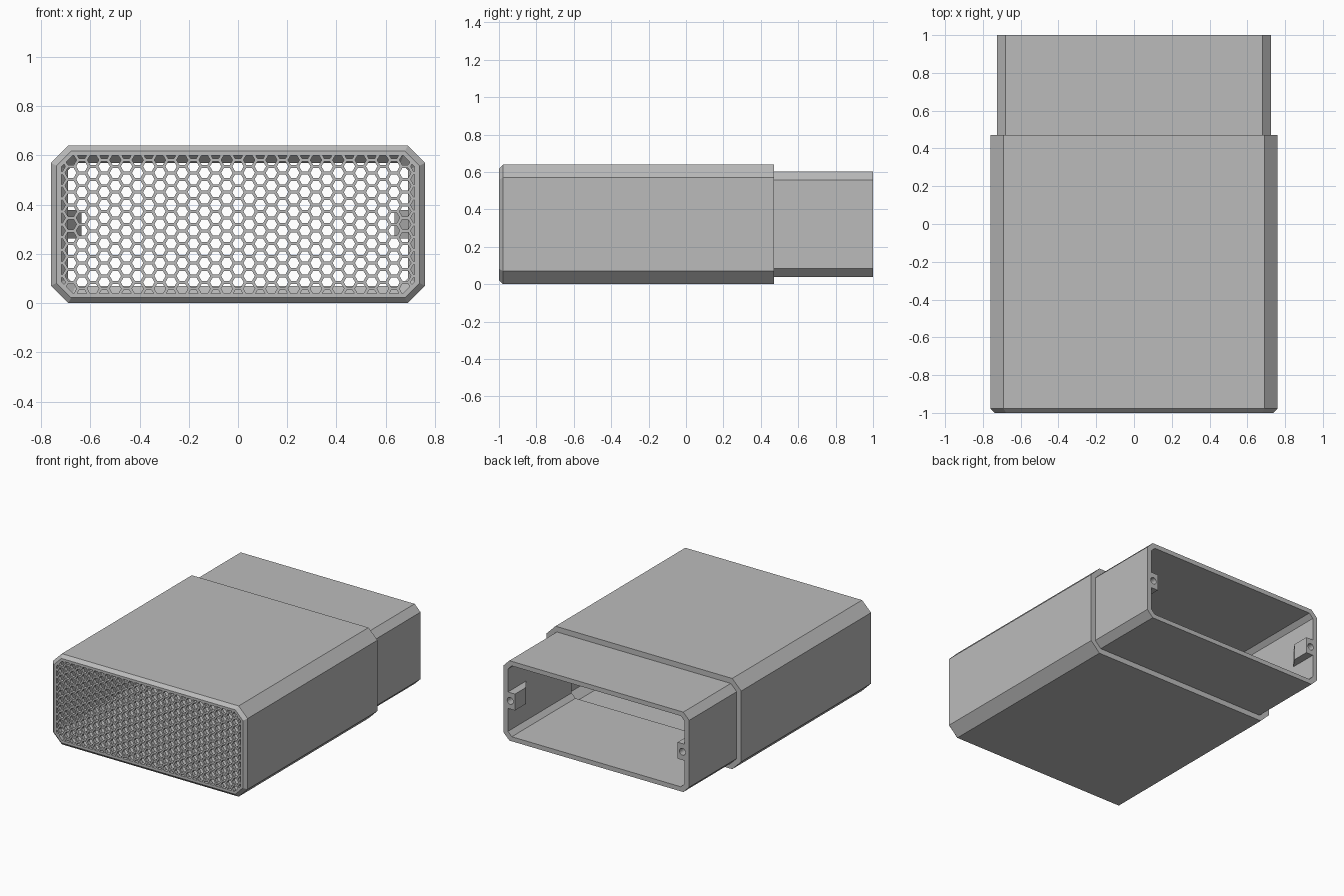
import bpy, bmesh, math
from mathutils import Vector

old = bpy.data.objects.get("Cube")
if old:
    bpy.data.objects.remove(old, do_unlink=True)

MID_Z = 0.32

grey = bpy.data.materials.new("light_grey")
grey.use_nodes = True
grey.diffuse_color = (0.5, 0.5, 0.5, 1)
grey.node_tree.nodes["Principled BSDF"].inputs["Base Color"].default_value = (0.5, 0.5, 0.5, 1)


def make_object(name, bm):
    bmesh.ops.recalc_face_normals(bm, faces=bm.faces)
    mesh = bpy.data.meshes.new(name)
    bm.to_mesh(mesh)
    bm.free()
    mesh.materials.append(grey)
    obj = bpy.data.objects.new(name, mesh)
    bpy.context.collection.objects.link(obj)
    return obj


def octagon(hx, hz, c):
    """Chamfered rectangle, counter-clockwise, as (x, z) around the centre."""
    return [Vector(p) for p in ((hx, c - hz), (hx, hz - c), (hx - c, hz), (c - hx, hz),
                                (-hx, hz - c), (-hx, c - hz), (c - hx, -hz), (hx - c, -hz))]


def add_ring(bm, outline, y):
    return [bm.verts.new((p.x, y, p.y + MID_Z)) for p in outline]


def bridge(bm, a, b):
    for i in range(len(a)):
        j = (i + 1) % len(a)
        bm.faces.new((a[i], a[j], b[j], b[i]))


def add_prism(bm, outline, y0, y1):
    a, b = add_ring(bm, outline, y0), add_ring(bm, outline, y1)
    bridge(bm, a, b)
    bm.faces.new(a)
    bm.faces.new(b)


def clip(poly, border):
    """Clip a convex polygon by a convex counter-clockwise border."""
    for a, b in zip(border, border[1:] + border[:1]):
        n = Vector((a.y - b.y, b.x - a.x))
        result = []
        for p, q in zip(poly, poly[1:] + poly[:1]):
            dp, dq = n.dot(p - a), n.dot(q - a)
            if dp >= 0:
                result.append(p)
            if dp * dq < 0:
                result.append(p.lerp(q, dp / (dp - dq)))
        poly = result
    return poly


def area(poly):
    return sum(p.x * q.y - q.x * p.y for p, q in zip(poly, poly[1:] + poly[:1])) / 2


def cut(obj, cutter):
    mod = obj.modifiers.new("cut", 'BOOLEAN')
    mod.operation = 'DIFFERENCE'
    mod.solver = 'EXACT'
    mod.object = cutter
    graph = bpy.context.evaluated_depsgraph_get()
    mesh = bpy.data.meshes.new_from_object(obj.evaluated_get(graph))
    obj.modifiers.clear()
    obj.data = mesh


# Hollow housing: outer skin front to back, then the inner skin back to front
bm = bmesh.new()
sections = [(0.725, 0.287, 0.05, -1), (0.738, 0.298, 0.06, -1), (0.76, 0.32, 0.07, -0.978),
            (0.76, 0.32, 0.07, 0.47), (0.725, 0.282, 0.046, 0.47), (0.725, 0.282, 0.046, 1),
            (0.69, 0.25, 0.03, 1), (0.69, 0.25, 0.03, 0.29), (0.725, 0.287, 0.05, 0.25)]
rings = [add_ring(bm, octagon(hx, hz, c), y) for hx, hz, c, y in sections]
for a, b in zip(rings, rings[1:] + rings[:1]):
    bridge(bm, a, b)
housing = make_object("housing", bm)

# Front grille: plate with honeycomb holes clipped to its border
bm = bmesh.new()
border = octagon(0.725, 0.287, 0.05)
add_prism(bm, border, -1, -0.975)
grille = make_object("front_grille", bm)

bm = bmesh.new()
limit = octagon(0.718, 0.28, 0.047)
pitch, radius = 0.0523, 0.0232
for col in range(-16, 17):
    for row in range(-6, 7):
        cx = col * pitch * math.sqrt(3) / 2
        cz = (row + (0 if col % 2 else 0.5)) * pitch
        hexagon = [Vector((cx + radius * math.cos(k * math.pi / 3),
                           cz + radius * math.sin(k * math.pi / 3))) for k in range(6)]
        hole = clip(hexagon, limit)
        if len(hole) > 2 and area(hole) > 0.0001:
            add_prism(bm, hole, -1.05, -0.9)
holes = make_object("hole_cutter", bm)
cut(grille, holes)
bpy.data.objects.remove(holes, do_unlink=True)

# Screw bosses inside the rear opening, tapered towards the front
for side, label in ((1, "left"), (-1, "right")):
    bm = bmesh.new()
    profile = [(0.69, 1), (0.635, 1), (0.635, 0.88), (0.69, 0.8)]
    low, high = ([bm.verts.new((side * x, y, MID_Z + dz)) for x, y in profile]
                 for dz in (-0.058, 0.058))
    bridge(bm, low, high)
    bm.faces.new(low)
    bm.faces.new(high)
    boss = make_object(label + "_screw_boss", bm)

    bm = bmesh.new()
    circle = [Vector((side * 0.672 + 0.024 * math.cos(k * math.pi / 8),
                      0.024 * math.sin(k * math.pi / 8))) for k in range(16)]
    add_prism(bm, circle, 0.9, 1.1)
    drill = make_object("screw_cutter", bm)
    cut(boss, drill)
    cut(housing, drill)
    bpy.data.objects.remove(drill, do_unlink=True)
